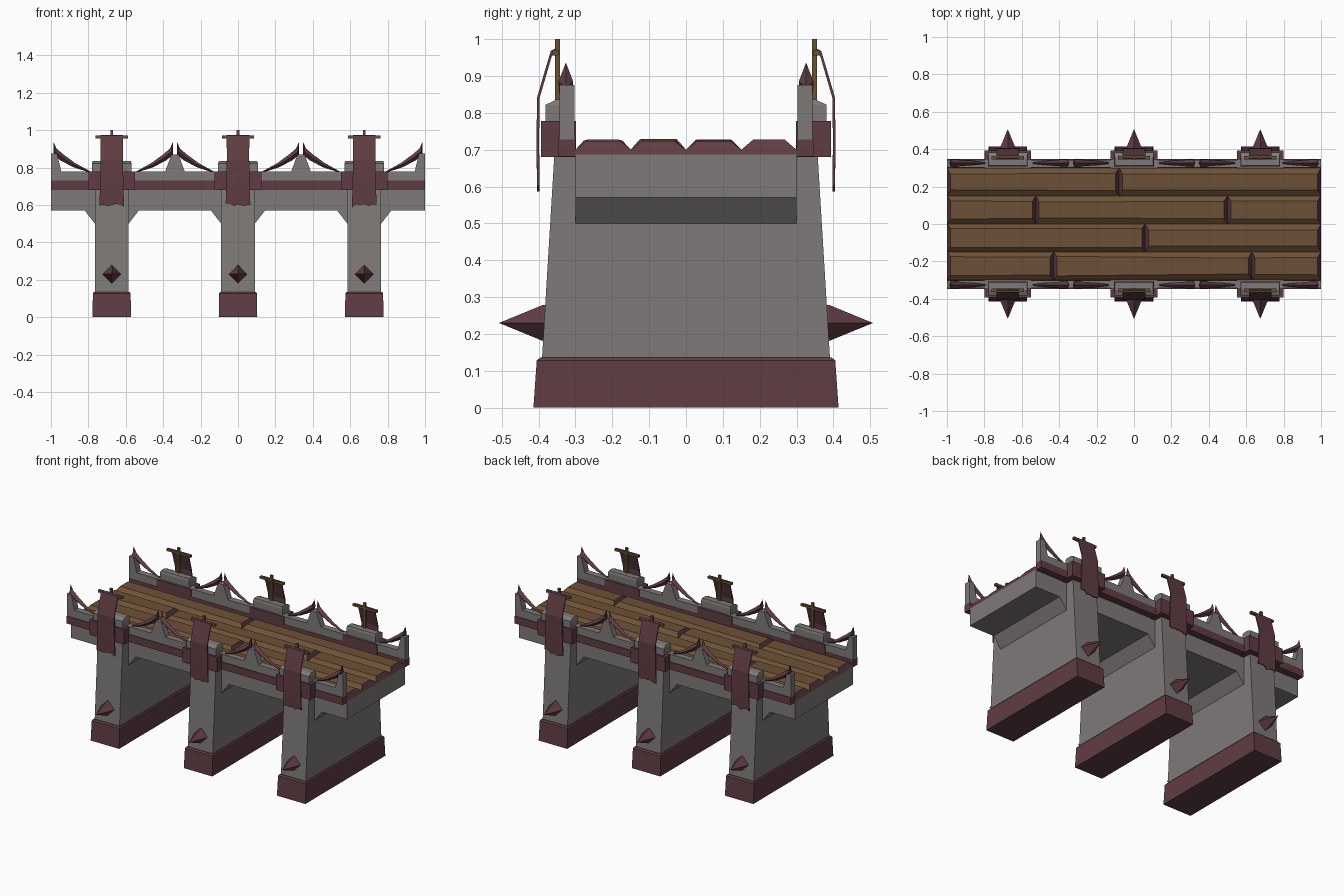
import bpy, bmesh, random
from mathutils import Vector

random.seed(4)
cube = bpy.data.objects.get("Cube")
if cube:
    bpy.data.objects.remove(cube, do_unlink=True)


def material(name, rgb):
    m = bpy.data.materials.new(name)
    m.use_nodes = True
    m.diffuse_color = (*rgb, 1)
    m.node_tree.nodes["Principled BSDF"].inputs["Base Color"].default_value = (*rgb, 1)
    return m


STONE = material("grey stone", (0.21, 0.195, 0.19))
PLUM = material("plum trim", (0.115, 0.046, 0.055))
WOOD = material("plank wood", (0.155, 0.083, 0.038))
POLE = material("pole wood", (0.14, 0.085, 0.032))


def loft(name, rings, mats, rule=None):
    """Skin a row of equal rings, cap both ends, and paint faces by a rule."""
    bm = bmesh.new()
    loops = [[bm.verts.new(p) for p in ring] for ring in rings]
    n = len(loops[0])
    for a, b in zip(loops, loops[1:]):
        for i in range(n):
            j = (i + 1) % n
            bm.faces.new((a[i], a[j], b[j], b[i]))
    bm.faces.new(loops[0])
    bm.faces.new(loops[-1])
    bmesh.ops.remove_doubles(bm, verts=bm.verts, dist=0.0002)
    bmesh.ops.recalc_face_normals(bm, faces=bm.faces)
    if rule:
        bm.normal_update()
        for f in bm.faces:
            f.material_index = rule(f)
    return finish(name, bm, mats)


def finish(name, bm, mats):
    me = bpy.data.meshes.new(name)
    bm.to_mesh(me)
    bm.free()
    for m in mats:
        me.materials.append(m)
    ob = bpy.data.objects.new(name, me)
    bpy.context.collection.objects.link(ob)
    return ob


def rect(x, hx, y0, y1, z):
    return [(x - hx, y0, z), (x + hx, y0, z), (x + hx, y1, z), (x - hx, y1, z)]


def box(name, x, hx, y0, y1, z0, z1, mat):
    return loft(name, [rect(x, hx, y0, y1, z0), rect(x, hx, y0, y1, z1)], [mat])


def extrude_y(name, profile, y0, y1, mat):
    return loft(name, [[(x, y, z) for x, z in profile] for y in (y0, y1)], [mat])


PIERS = (-0.675, 0, 0.675)
MID = 0.337

# Deck slab
box("deck_slab", 0, 1, -0.3, 0.3, 0.57, 0.687, STONE)

# Planks with bevelled edges and plum cut ends
joints = [[-0.43, 0.63], [0.06], [-0.525, 0.5], [-0.08]]
for row, cuts in enumerate(joints):
    y0 = -0.3 + 0.15 * row
    ends = [-1.0] + cuts + [1.0]
    for a, b in zip(ends, ends[1:]):
        rings = []
        for x, d in ((a, 1), (b, -1)):
            w = random.uniform(0.022, 0.034)
            h = random.uniform(0.722, 0.729)
            t = x + d * 0.018
            rings.append([(x, y0, 0.685), (x, y0, 0.7), (t, y0 + w, h),
                          (t, y0 + 0.15 - w, h), (x, y0 + 0.15, 0.7), (x, y0 + 0.15, 0.685)])
        loft("plank", rings, [WOOD, PLUM], lambda f: int(abs(f.normal.x) > 0.4))

# Piers, footings and slab brackets
for x in PIERS:
    loft("pier", [rect(x, 0.09, -0.391, 0.391, 0.13),
                  rect(x, 0.09, -0.357, 0.357, 0.69)], [STONE])
    loft("footing", [rect(x, 0.103, -0.414, 0.414, 0),
                     rect(x, 0.101, -0.405, 0.405, 0.128),
                     rect(x, 0.095, -0.396, 0.396, 0.136)], [PLUM])
    for d in (-1, 1):
        extrude_y("bracket", [(x + d * 0.085, 0.5), (x + d * 0.09, 0.5),
                              (x + d * 0.145, 0.571), (x + d * 0.085, 0.571)], -0.3, 0.3, STONE)

# Parapet outline with end posts and middle merlons
half = [(0.285, 0.78), (0.318, 0.87), (0.356, 0.87), (0.389, 0.78),
        (0.945, 0.78), (0.968, 0.875), (1, 0.875), (1, 0.728)]
outline = half + [(-x, z) for x, z in reversed(half)]


def horn(x, d, y):
    """Curved tapering spike, its tip at x and its tail swept along d."""
    path = ((0.012, 0.934, 0.001, 0.001), (0.018, 0.885, 0.017, 0.02),
            (0.055, 0.855, 0.016, 0.018), (0.12, 0.814, 0.011, 0.013),
            (0.205, 0.777, 0.003, 0.004))
    rings = []
    for dx, z, r, w in path:
        c = Vector((x + d * dx, y, z))
        rings.append([c + Vector(v) for v in ((d * r * 0.5, 0, r), (0, w, 0),
                                              (-d * r * 0.5, 0, -r), (0, -w, 0))])
    loft("horn", rings, [PLUM])


def banner(x, s):
    """Hanging cloth with a ragged hem."""
    bm = bmesh.new()
    path = ((0.352, 0.972, 0.06), (0.364, 0.966, 0.061), (0.385, 0.895, 0.06),
            (0.401, 0.84, 0.06), (0.402, 0.72, 0.062), (0.401, 0.61, 0.066))
    cols = 6
    grid = []
    for k, (y, z, w) in enumerate(path):
        hem = k == len(path) - 1
        grid.append([bm.verts.new((x + w * (2 * i / cols - 1), s * y,
                                   z - (random.uniform(0, 0.024) if hem else 0)))
                     for i in range(cols + 1)])
    for a, b in zip(grid, grid[1:]):
        for i in range(cols):
            bm.faces.new((a[i], a[i + 1], b[i + 1], b[i]))
    bmesh.ops.recalc_face_normals(bm, faces=bm.faces)
    ob = finish("banner", bm, [PLUM])
    mod = ob.modifiers.new("thickness", "SOLIDIFY")
    mod.thickness = 0.007
    mod.offset = 0


for s in (-1, 1):
    extrude_y("parapet", outline, s * 0.302, s * 0.343, STONE)
    box("parapet_band", 0, 1, s * 0.3, s * 0.347, 0.682, 0.73, PLUM)

    # Horns on the end posts and on both flanks of each merlon
    for e in (-1, 1):
        horn(e * 0.997, -e, s * 0.326)
        horn(e * MID, 1, s * 0.326)
        horn(e * MID, -1, s * 0.326)

    for x in PIERS:
        # Pier head with a chamfered stone cap
        box("pier_collar", x, 0.125, s * 0.298, s * 0.394, 0.68, 0.778, PLUM)
        loft("pier_cap", [rect(x, 0.106, s * 0.308, s * 0.381, 0.77),
                          rect(x, 0.106, s * 0.308, s * 0.381, 0.822),
                          rect(x, 0.102, s * 0.312, s * 0.352, 0.836)], [STONE])

        # Side spike
        loft("side_spike", [[(x - r, s * y, 0.23), (x, s * y, 0.23 + r),
                             (x + r, s * y, 0.23), (x, s * y, 0.23 - r)]
                            for y, r in ((0.37, 0.05), (0.388, 0.049), (0.506, 0.0006))], [PLUM])

        # Banner on its pole and crossbar
        box("banner_pole", x, 0.008, s * 0.342, s * 0.356, 0.8, 1.0, POLE)
        box("banner_crossbar", x, 0.086, s * 0.346, s * 0.363, 0.956, 0.971, POLE)
        banner(x, s)
